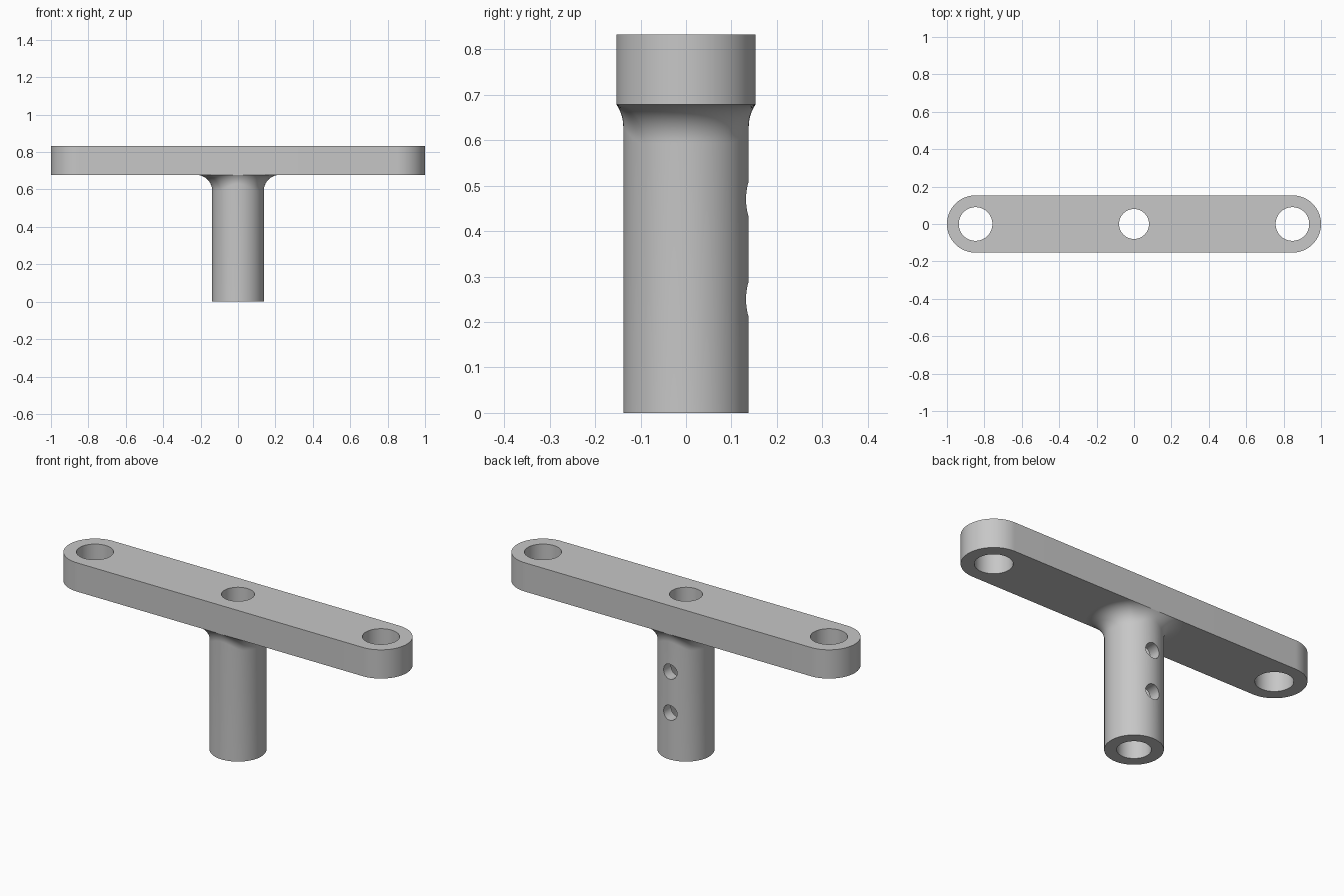
import bpy
import bmesh
from math import pi, sin, cos, sqrt

SEGMENTS = 96
BAR_BOTTOM, BAR_TOP = 0.678, 0.832
BAR_RADIUS = 0.153
STEM_RADIUS, FILLET = 0.138, 0.085
END_X = 1 - BAR_RADIUS

if "Cube" in bpy.data.objects:
    bpy.data.objects.remove(bpy.data.objects["Cube"])

grey = bpy.data.materials.new("plain grey")
grey.use_nodes = True
colour = (0.57, 0.57, 0.57, 1)
grey.diffuse_color = colour
grey.node_tree.nodes["Principled BSDF"].inputs["Base Color"].default_value = colour


def loft(name, rings):
    """Closed solid skinned through a stack of equal rings."""
    bm = bmesh.new()
    loops = [[bm.verts.new(p) for p in ring] for ring in rings]
    n = len(loops[0])
    for low, high in zip(loops, loops[1:]):
        for i in range(n):
            j = (i + 1) % n
            bm.faces.new((low[i], low[j], high[j], high[i]))
    bm.faces.new(loops[0][::-1])
    bm.faces.new(loops[-1])
    mesh = bpy.data.meshes.new(name)
    bm.to_mesh(mesh)
    bm.free()
    mesh.materials.append(grey)
    obj = bpy.data.objects.new(name, mesh)
    bpy.context.collection.objects.link(obj)
    return obj


def drill(target, radius, depth, location, rotation=(0, 0, 0)):
    """Cut a round hole through the target."""
    bpy.ops.mesh.primitive_cylinder_add(vertices=64, radius=radius, depth=depth,
                                        location=location, rotation=rotation)
    cutter = bpy.context.object
    cutter.hide_render = True
    cutter.data.materials.append(grey)
    mod = target.modifiers.new("hole", "BOOLEAN")
    mod.operation = "DIFFERENCE"
    mod.solver = "EXACT"
    mod.object = cutter
    bpy.context.view_layer.objects.active = target
    bpy.ops.object.modifier_apply(modifier=mod.name)
    bpy.data.objects.remove(cutter)


def smooth(obj):
    bpy.ops.object.select_all(action="DESELECT")
    obj.select_set(True)
    bpy.context.view_layer.objects.active = obj
    bpy.ops.object.shade_smooth_by_angle(angle=pi / 6)


# Crossbar with rounded ends
half = SEGMENTS // 2
outline = []
for side in (1, -1):
    for i in range(half + 1):
        a = -pi / 2 + pi * i / half
        outline.append((side * (END_X + BAR_RADIUS * cos(a)), side * BAR_RADIUS * sin(a)))
crossbar = loft("crossbar", [[(x, y, z) for x, y in outline] for z in (BAR_BOTTOM, BAR_TOP)])
for x, radius in ((-END_X, 0.09), (0, 0.08), (END_X, 0.09)):
    drill(crossbar, radius, 1, (x, 0, BAR_TOP))


# Stem whose fillet rolls along the long edges of the bar
def stem_ring(t):
    ring = []
    for i in range(SEGMENTS):
        a = 2 * pi * i / SEGMENTS
        reach = min(STEM_RADIUS + FILLET, BAR_RADIUS / max(abs(sin(a)), 0.01))
        rise = sqrt(FILLET ** 2 - (FILLET - reach + STEM_RADIUS) ** 2)
        sweep = math_angle(rise) if reach < STEM_RADIUS + FILLET else pi / 2
        r = STEM_RADIUS + FILLET * (1 - cos(sweep * t))
        z = BAR_BOTTOM - rise + FILLET * sin(sweep * t)
        ring.append((r * cos(a), r * sin(a), z))
    return ring


def math_angle(rise):
    from math import asin
    return asin(min(1, rise / FILLET))


foot = [(STEM_RADIUS * cos(2 * pi * i / SEGMENTS), STEM_RADIUS * sin(2 * pi * i / SEGMENTS), 0)
        for i in range(SEGMENTS)]
stem = loft("stem", [foot] + [stem_ring(k / 12) for k in range(13)])
drill(stem, 0.08, 2, (0, 0, 0.4))

# Two cross holes in the back wall
for z in (0.25, 0.47):
    drill(stem, 0.04, 0.2, (0, 0.12, z), (pi / 2, 0, 0))

for part in (crossbar, stem):
    smooth(part)
